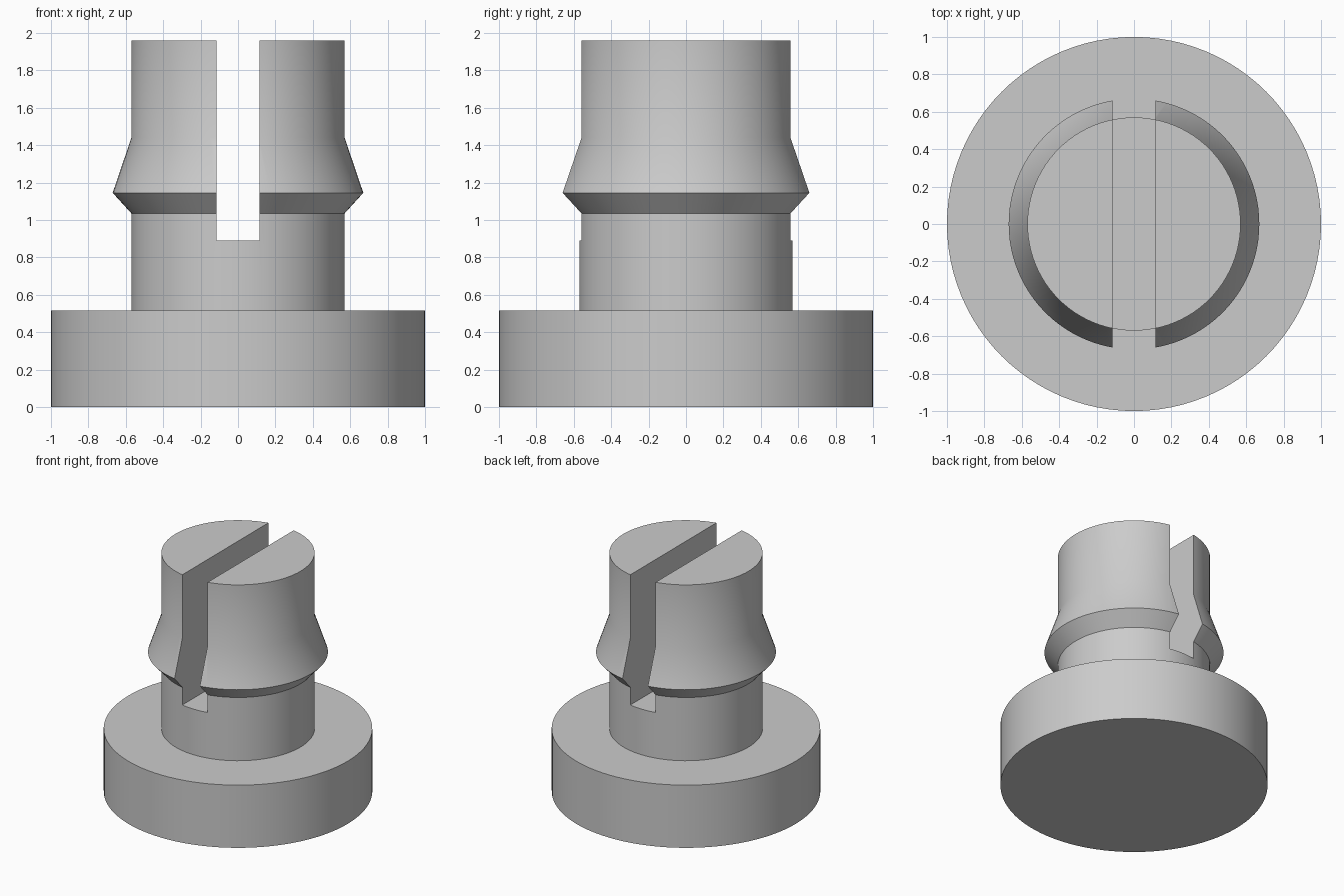
import bpy, bmesh, math
from mathutils import Matrix

cube = bpy.data.objects.get("Cube")
if cube:
    bpy.data.objects.remove(cube, do_unlink=True)

SEGMENTS = 96
SLOT_WIDTH, SLOT_FLOOR, TOP = 0.23, 0.89, 1.96

grey = bpy.data.materials.new("plain grey")
grey.use_nodes = True
colour = (0.6, 0.6, 0.6, 1)
grey.diffuse_color = colour
grey.node_tree.nodes["Principled BSDF"].inputs["Base Color"].default_value = colour


def add_object(name, bm):
    bmesh.ops.recalc_face_normals(bm, faces=bm.faces)
    mesh = bpy.data.meshes.new(name)
    bm.to_mesh(mesh)
    bm.free()
    mesh.materials.append(grey)
    obj = bpy.data.objects.new(name, mesh)
    bpy.context.collection.objects.link(obj)
    return obj


def lathe(name, profile):
    """Stack rings of (radius, height) and cap both ends."""
    bm = bmesh.new()
    rings = []
    for r, z in profile:
        angles = [math.tau * i / SEGMENTS for i in range(SEGMENTS)]
        rings.append([bm.verts.new((r * math.cos(a), r * math.sin(a), z)) for a in angles])
    for low, high in zip(rings, rings[1:]):
        for i in range(SEGMENTS):
            j = (i + 1) % SEGMENTS
            bm.faces.new((low[i], low[j], high[j], high[i]))
    bm.faces.new(rings[0][::-1])
    bm.faces.new(rings[-1])
    return add_object(name, bm)


# Round base, neck, barbed collar and straight head in one turned body
plug = lathe("slotted_plug", [
    (1.0, 0), (1.0, 0.515), (0.57, 0.515), (0.57, 1.035),
    (0.67, 1.145), (0.57, 1.44), (0.57, TOP)])

# Slot through the head, running front to back
bm = bmesh.new()
bmesh.ops.create_cube(bm, size=1, matrix=Matrix.Translation((0, 0, SLOT_FLOOR + 1))
                      @ Matrix.Diagonal((SLOT_WIDTH, 3, 2, 1)))
cutter = add_object("slot_cutter", bm)
cutter.hide_render = True

slot = plug.modifiers.new("slot", 'BOOLEAN')
slot.operation = 'DIFFERENCE'
slot.solver = 'EXACT'
slot.object = cutter

bpy.ops.object.select_all(action='DESELECT')
plug.select_set(True)
bpy.context.view_layer.objects.active = plug
bpy.ops.object.modifier_apply(modifier=slot.name)
bpy.data.objects.remove(cutter, do_unlink=True)

# Smooth round walls, crisp rims and slot edges
bpy.ops.object.shade_smooth_by_angle(angle=math.radians(30))
